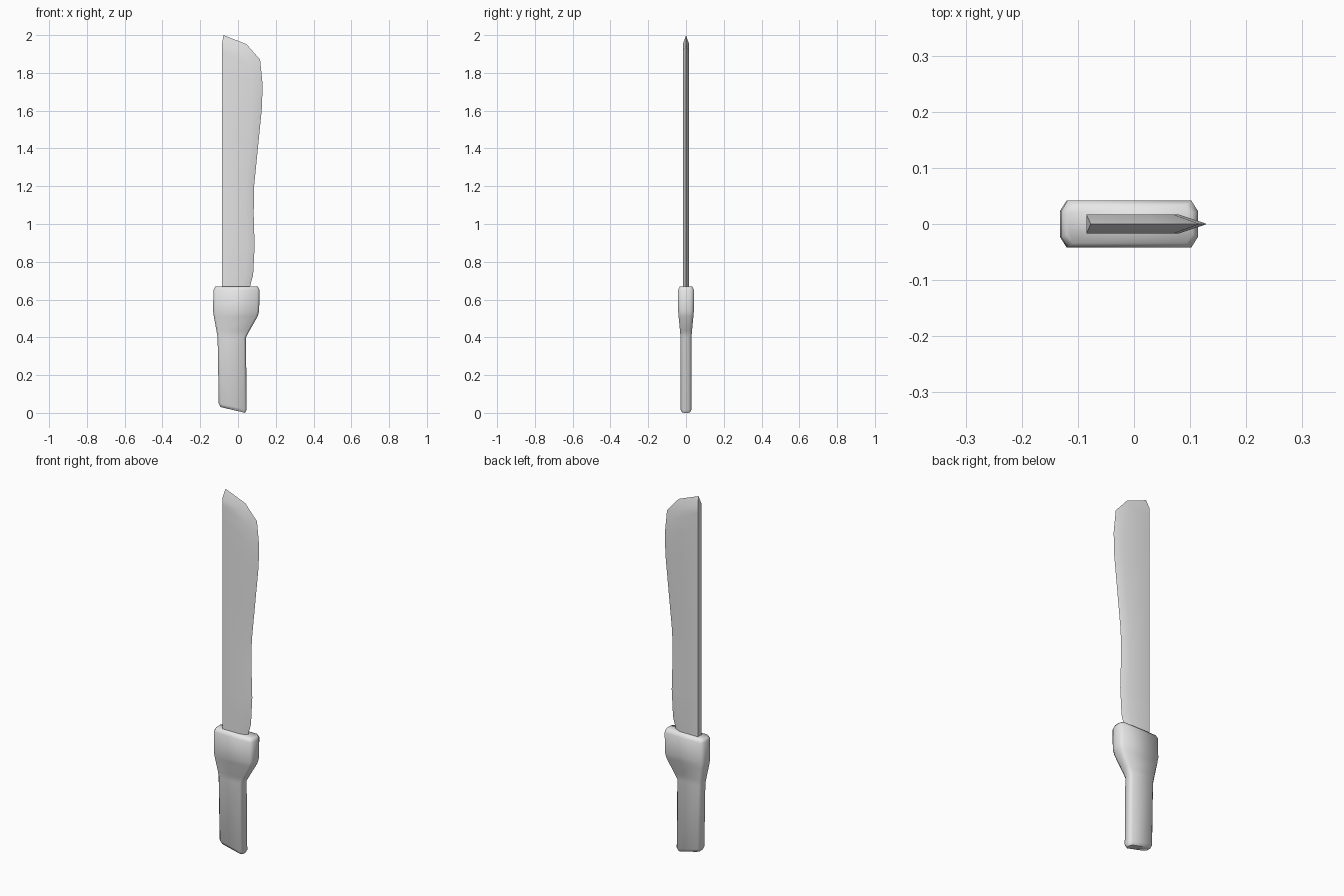
import bpy
import math

if "Cube" in bpy.data.objects:
    bpy.data.objects.remove(bpy.data.objects["Cube"])

grey = bpy.data.materials.new("light grey")
grey.use_nodes = True
grey.diffuse_color = (0.8, 0.8, 0.8, 1)
grey.node_tree.nodes["Principled BSDF"].inputs["Base Color"].default_value = (0.8, 0.8, 0.8, 1)


def build(name, verts, faces, angle):
    mesh = bpy.data.meshes.new(name)
    mesh.from_pydata(verts, [], faces)
    mesh.materials.append(grey)
    obj = bpy.data.objects.new(name, mesh)
    bpy.context.collection.objects.link(obj)
    bpy.ops.object.select_all(action="DESELECT")
    obj.select_set(True)
    bpy.context.view_layer.objects.active = obj
    bpy.ops.object.mode_set(mode="EDIT")
    bpy.ops.mesh.select_all(action="SELECT")
    bpy.ops.mesh.normals_make_consistent(inside=False)
    bpy.ops.object.mode_set(mode="OBJECT")
    bpy.ops.object.shade_smooth_by_angle(angle=math.radians(angle))
    return obj


# Blade: sharp outer edge and the inner line where the flat side ends
SPINE, HALF = -0.085, 0.017
edge = [(0.06, 0.64), (0.066, 0.68), (0.08, 0.73), (0.088, 0.88), (0.083, 1.05),
        (0.085, 1.2), (0.105, 1.4), (0.127, 1.62), (0.13, 1.74), (0.117, 1.87),
        (0.045, 1.952), (-0.077, 2.0)]
inner = [(0.025, 0.64), (0.03, 0.69), (0.04, 0.74), (0.046, 0.88), (0.042, 1.05),
         (0.044, 1.2), (0.06, 1.4), (0.078, 1.62), (0.08, 1.74), (0.07, 1.84),
         (0.02, 1.91), (SPINE, 1.95)]
n = len(edge)
verts = [(x, 0, z) for x, z in edge]
for side in (-HALF, HALF):
    verts += [(x, side, z) for x, z in inner]
    verts += [(SPINE, side, z) for x, z in inner[:-1]]
front, back = n, n + 2 * n - 1
faces = []
for base in (front, back):
    for i in range(n - 1):
        faces.append((i, i + 1, base + i + 1, base + i))
    for i in range(n - 2):
        faces.append((base + i, base + i + 1, base + n + i + 1, base + n + i))
    faces.append((base + n - 2, base + n - 1, base + 2 * n - 2))
# Flat spine, its point and the hidden root
for i in range(n - 2):
    faces.append((front + n + i, front + n + i + 1, back + n + i + 1, back + n + i))
faces.append((front + 2 * n - 2, front + n - 1, back + n - 1, back + 2 * n - 2))
faces.append((front + n - 1, n - 1, back + n - 1))
faces.append((0, front, front + n, back + n, back))
build("blade", verts, faces, 35)


# Handle: octagonal rings (left x, left z, right x, right z, half depth)
rings = [(-0.093, 0.038, 0.038, 0.007, 0.021),
         (-0.102, 0.05, 0.046, 0.016, 0.029),
         (-0.108, 0.4, 0.042, 0.4, 0.029),
         (-0.114, 0.435, 0.061, 0.435, 0.032),
         (-0.128, 0.51, 0.104, 0.51, 0.039),
         (-0.132, 0.54, 0.112, 0.54, 0.042),
         (-0.13, 0.65, 0.114, 0.65, 0.042),
         (-0.121, 0.668, 0.105, 0.668, 0.034)]
verts, faces = [], []
for xl, zl, xr, zr, h in rings:
    cut, flat = 0.012, h * 0.55
    for x, y in [(xl, -flat), (xl + cut, -h), (xr - cut, -h), (xr, -flat),
                 (xr, flat), (xr - cut, h), (xl + cut, h), (xl, flat)]:
        t = (x - xl) / (xr - xl)
        verts.append((x, y, max(0, zl + (zr - zl) * t - 0.007 * (zl < 0.045))))
for r in range(len(rings) - 1):
    for k in range(8):
        a, b = r * 8 + k, r * 8 + (k + 1) % 8
        faces.append((a, b, b + 8, a + 8))
last = len(verts) - 8
faces.append(tuple(range(8)))
faces.append(tuple(range(last, last + 8)))
build("handle", verts, faces, 62)
